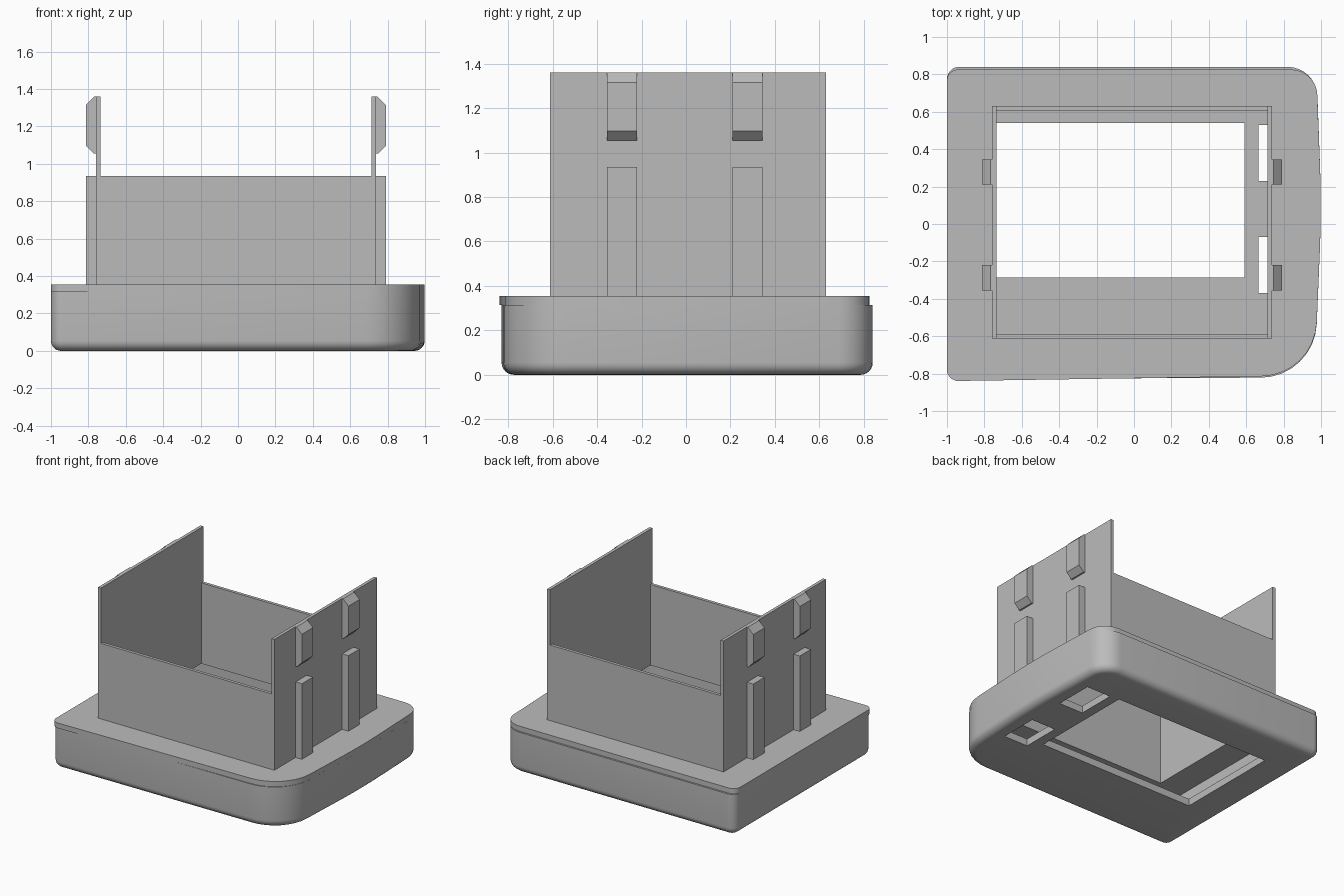
import bpy, bmesh, math
from mathutils import Vector

if "Cube" in bpy.data.objects:
    bpy.data.objects.remove(bpy.data.objects["Cube"])

grey = bpy.data.materials.new("plain_grey")
grey.use_nodes = True
grey.diffuse_color = (0.5, 0.5, 0.5, 1)
grey.node_tree.nodes["Principled BSDF"].inputs["Base Color"].default_value = (0.5, 0.5, 0.5, 1)


def rounded_outline(corners, inset=0.0, steps=8):
    """Inset a counter-clockwise polygon of (x, y, radius) and round its corners."""
    pts = [Vector(c[:2]) for c in corners]
    out = []
    for i, p in enumerate(pts):
        a = (p - pts[i - 1]).normalized()
        b = (pts[(i + 1) % len(pts)] - p).normalized()
        na, nb = Vector((-a.y, a.x)), Vector((-b.y, b.x))
        mitre = (na + nb) / (1 + na.dot(nb))
        r = max(corners[i][2] - inset, 0.004)
        centre = p + mitre * (inset + r)
        start = math.atan2(-na.y, -na.x)
        turn = math.atan2(a.cross(b), a.dot(b))
        for k in range(steps + 1):
            t = start + turn * k / steps
            out.append((centre.x + r * math.cos(t), centre.y + r * math.sin(t)))
    return out


def loft(name, rings):
    """Join stacked (outline, z) rings into a closed solid."""
    bm = bmesh.new()
    loops = [[bm.verts.new((x, y, z)) for x, y in pts] for pts, z in rings]
    for lo, hi in zip(loops, loops[1:]):
        n = len(lo)
        for i in range(n):
            j = (i + 1) % n
            bm.faces.new((lo[i], lo[j], hi[j], hi[i]))
    bm.faces.new(loops[0][::-1])
    bm.faces.new(loops[-1])
    return finish(name, bm)


def finish(name, bm):
    bmesh.ops.recalc_face_normals(bm, faces=bm.faces)
    mesh = bpy.data.meshes.new(name)
    bm.to_mesh(mesh)
    bm.free()
    mesh.materials.append(grey)
    obj = bpy.data.objects.new(name, mesh)
    bpy.context.collection.objects.link(obj)
    return obj


def box(name, x0, x1, y0, y1, z0, z1):
    rect = [(x0, y0), (x1, y0), (x1, y1), (x0, y1)]
    return loft(name, [(rect, z0), (rect, z1)])


def prism_y(name, profile, y0, y1):
    """Extrude an (x, z) profile along y."""
    bm = bmesh.new()
    face = bm.faces.new([bm.verts.new((x, y0, z)) for x, z in profile])
    ext = bmesh.ops.extrude_face_region(bm, geom=[face])
    moved = [v for v in ext["geom"] if isinstance(v, bmesh.types.BMVert)]
    bmesh.ops.translate(bm, verts=moved, vec=(0, y1 - y0, 0))
    return finish(name, bm)


def cut(obj, cutter):
    mod = obj.modifiers.new("cut", "BOOLEAN")
    mod.operation, mod.solver, mod.object = "DIFFERENCE", "EXACT", cutter
    bpy.context.view_layer.objects.active = obj
    bpy.ops.object.modifier_apply(modifier=mod.name)
    bpy.data.objects.remove(cutter)


def smooth(obj):
    bpy.ops.object.select_all(action="DESELECT")
    obj.select_set(True)
    bpy.context.view_layer.objects.active = obj
    bpy.ops.object.shade_smooth_by_angle(angle=math.radians(30))


# Hollow tray with a rounded lower edge
SEAM, TOP, FLOOR, R = 0.315, 0.355, 0.055, 0.055
tray_shape = [(-1, -0.83, 0.065), (0.965, -0.82, 0.3), (1.003, 0.08, 6),
              (0.975, 0.84, 0.16), (-1, 0.84, 0.065)]
rings = []
for k in range(7):
    t = math.pi / 2 * k / 6
    rings.append((rounded_outline(tray_shape, R * (1 - math.sin(t))), R * (1 - math.cos(t))))
rings.append((rounded_outline(tray_shape), SEAM))
tray = loft("tray", rings)
hollow = rounded_outline(tray_shape, 0.05)
cut(tray, loft("hollow_cutter", [(hollow, FLOOR), (hollow, SEAM + 0.1)]))

# Floor window and two slots
cut(tray, box("window_cutter", -0.74, 0.59, -0.285, 0.54, -0.1, 0.2))
for y in (-0.37, 0.23):
    cut(tray, box("slot_cutter", 0.665, 0.87, y, y + 0.3, -0.1, 0.2))
smooth(tray)

# Cover plate with the central opening
WX0, WX1, WY0, WY1, T = -0.76, 0.738, -0.612, 0.63, 0.024
plate_shape = [(-1, -0.84, 0.06), (0.965, -0.81, 0.3), (1.003, 0.08, 6),
               (0.975, 0.826, 0.14), (-1, 0.826, 0.06)]
edge = rounded_outline(plate_shape)
plate = loft("cover_plate", [(edge, SEAM), (edge, TOP)])
cut(plate, box("opening_cutter", WX0 + T, WX1 - T, WY0 + T, WY1 - T, 0.2, 0.5))
smooth(plate)

# Upright walls: low front and back, tall sides
LOW, TALL = 0.935, 1.36
box("front_wall", WX0 + T, WX1 - T, WY0, WY0 + T, SEAM, LOW)
box("back_wall", WX0 + T, WX1 - T, WY1 - T, WY1, SEAM, LOW)
box("right_wall", WX0, WX0 + T, WY0, WY1, SEAM, TALL)
box("left_wall", WX1 - T, WX1, WY0, WY1, SEAM, TALL)

# Ribs and snap hooks on the outside of both tall walls
for side, wall, s in (("right", WX0, -1), ("left", WX1, 1)):
    for place, y in (("front", -0.355), ("back", 0.21)):
        rib = sorted((wall, wall + s * 0.053))
        box(f"{side}_{place}_rib", *rib, y, y + 0.135, TOP - 0.01, LOW)
        hook = [(0, 1.055), (0.012, 1.055), (0.053, 1.097), (0.053, 1.315),
                (0.008, TALL), (0, TALL)]
        prism_y(f"{side}_{place}_hook", [(wall + s * x, z) for x, z in hook], y, y + 0.135)
